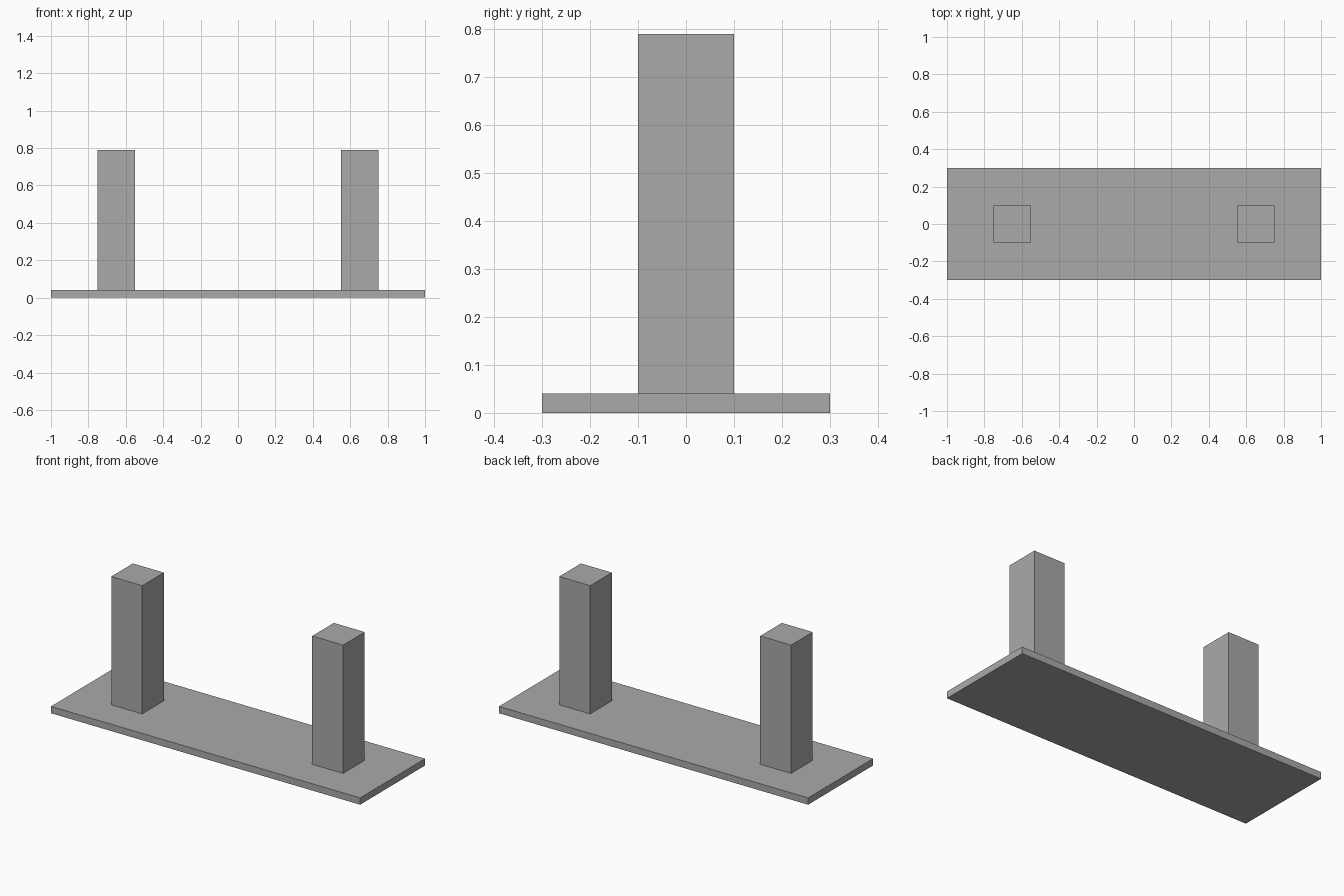
import bpy

# Remove the default cube
old = bpy.data.objects.get("Cube")
if old:
    bpy.data.objects.remove(old, do_unlink=True)

# Single plain grey
GREY = (0.4, 0.4, 0.4, 1.0)
grey = bpy.data.materials.new("plain_grey")
grey.use_nodes = True
grey.diffuse_color = GREY
grey.node_tree.nodes["Principled BSDF"].inputs["Base Color"].default_value = GREY

BASE_TOP = 0.04
POST_TOP = 0.79


def box(name, x, width, depth, bottom, top):
    """Add a sharp-edged box resting between two heights."""
    bpy.ops.mesh.primitive_cube_add(size=1, location=(x, 0, (bottom + top) / 2))
    obj = bpy.context.object
    obj.name = name
    obj.scale = (width, depth, top - bottom)
    bpy.ops.object.transform_apply(location=False, rotation=False, scale=True)
    obj.data.materials.append(grey)
    return obj


# Flat base plate
box("base_plate", 0, 2.0, 0.6, 0, BASE_TOP)

# Pair of square posts standing on the plate
for side, sign in (("left", 1), ("right", -1)):
    box(side + "_post", sign * 0.65, 0.2, 0.2, BASE_TOP, POST_TOP)
